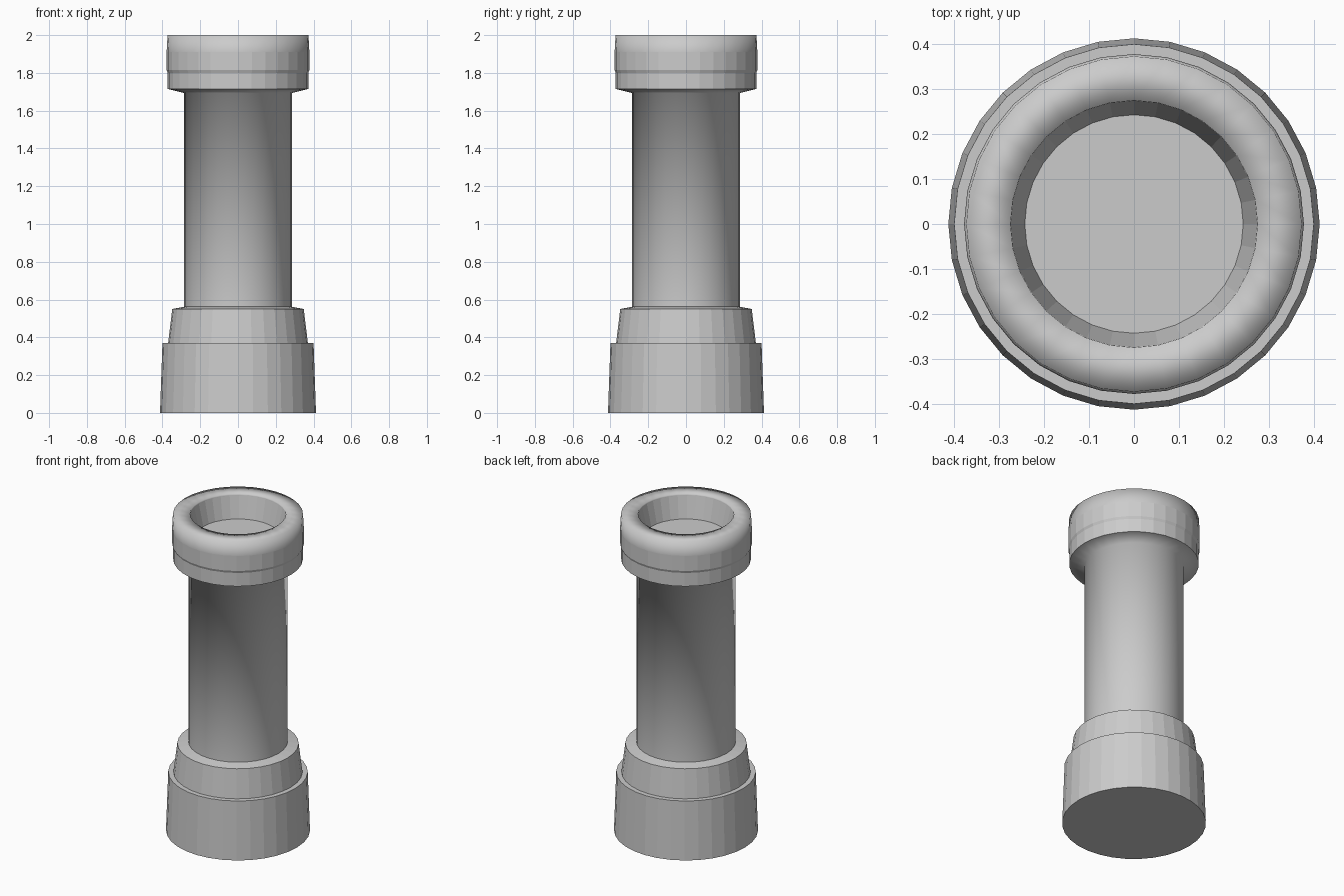
import bpy
import bmesh
from math import cos, sin, tau

SIDES = 32

default_cube = bpy.data.objects.get("Cube")
if default_cube:
    bpy.data.objects.remove(default_cube, do_unlink=True)

# One plain grey for the whole model
grey = bpy.data.materials.new("light grey")
grey.use_nodes = True
colour = (0.6, 0.6, 0.6, 1)
grey.diffuse_color = colour
grey.node_tree.nodes["Principled BSDF"].inputs["Base Color"].default_value = colour


def lathe(name, profile, smooth=False, cap_start=False, cap_end=False):
    """Turn a (radius, height) profile around the z axis."""
    bm = bmesh.new()
    rings = [[bm.verts.new((r * cos(tau * i / SIDES), r * sin(tau * i / SIDES), z))
              for i in range(SIDES)] for r, z in profile]
    for low, high in zip(rings, rings[1:]):
        for i in range(SIDES):
            j = (i + 1) % SIDES
            bm.faces.new((low[i], low[j], high[j], high[i])).smooth = smooth
    if cap_start:
        bm.faces.new(rings[0][::-1])
    if cap_end:
        bm.faces.new(rings[-1])
    mesh = bpy.data.meshes.new(name)
    bm.to_mesh(mesh)
    bm.free()
    mesh.materials.append(grey)
    obj = bpy.data.objects.new(name, mesh)
    bpy.context.collection.objects.link(obj)
    return obj


# Stepped, tapered foot
lathe("base", [(0.413, 0), (0.4, 0.37), (0.37, 0.37), (0.348, 0.55), (0.285, 0.562)],
      cap_start=True, cap_end=True)

# Shaft flaring softly into the underside of the collar
lathe("shaft", [(0.285, 0.562), (0.285, 1.693), (0.372, 1.715)], smooth=True)

# Faceted collar with a small step
lathe("collar", [(0.372, 1.715), (0.372, 1.8), (0.378, 1.815), (0.378, 1.91)])

# Softly shaded rim
lathe("rim", [(0.378, 1.91), (0.373, 2), (0.275, 2), (0.274, 1.99)], smooth=True)

# Tapered recess with a flat floor
lathe("recess", [(0.274, 1.99), (0.243, 1.855)], cap_end=True)
